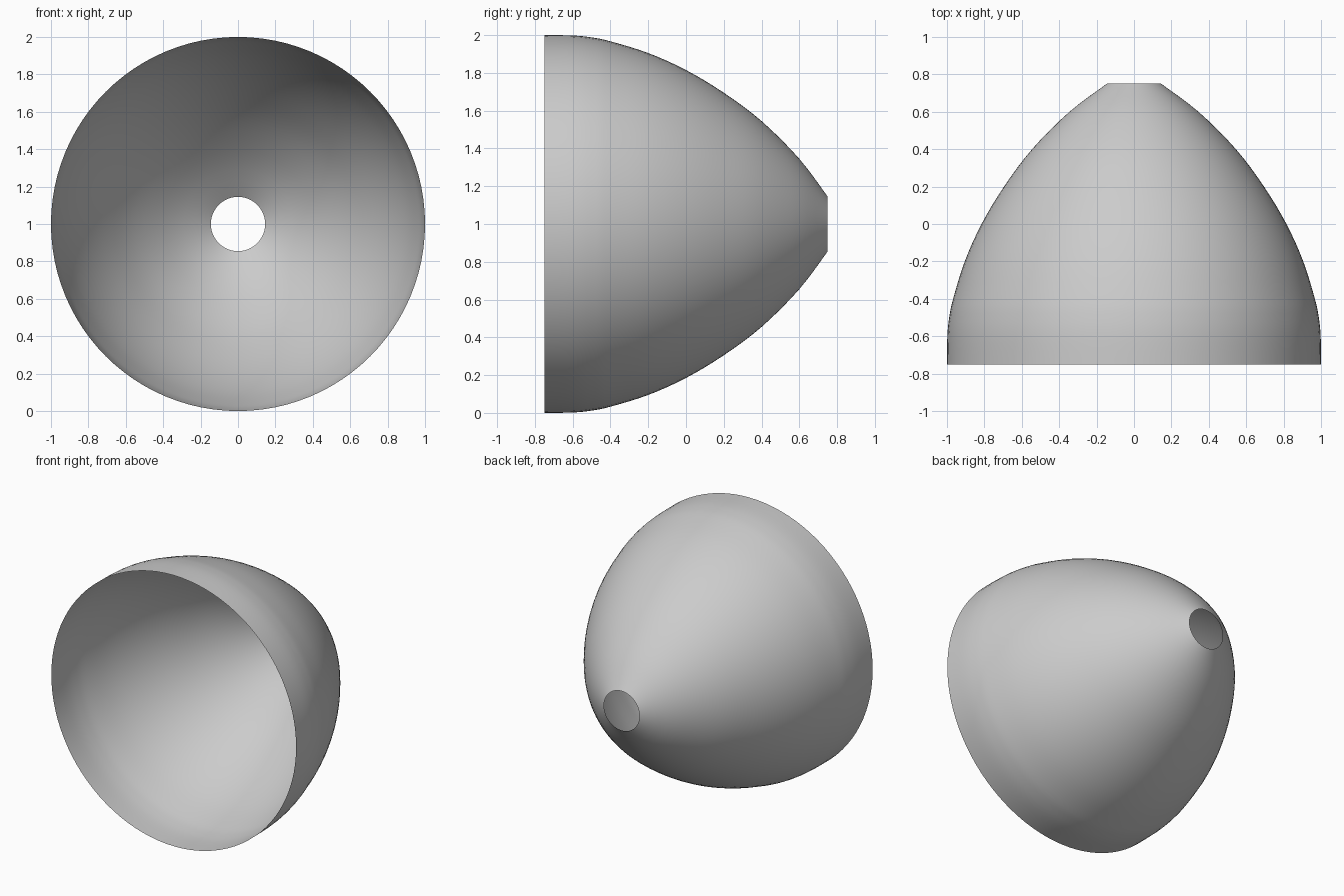
import bpy, bmesh, math

if "Cube" in bpy.data.objects:
    bpy.data.objects.remove(bpy.data.objects["Cube"])

# Profile of the bell shell: (position along y, radius)
PROFILE = [(-0.75, 1.0), (-0.6, 0.998), (-0.5, 0.988), (-0.4, 0.967),
           (-0.2, 0.905), (0.0, 0.815), (0.2, 0.695), (0.4, 0.545),
           (0.6, 0.345), (0.75, 0.145)]
SEGMENTS = 96
STEPS = 4


def smooth_profile(pts, steps):
    """Catmull-Rom resampling of the profile."""
    p = [pts[0]] + pts + [pts[-1]]
    out = []
    for i in range(1, len(p) - 2):
        a, b, c, d = p[i - 1:i + 3]
        for s in range(steps):
            t = s / steps
            out.append(tuple(
                0.5 * (2 * b[k] + (c[k] - a[k]) * t
                       + (2 * a[k] - 5 * b[k] + 4 * c[k] - d[k]) * t ** 2
                       + (3 * b[k] - a[k] - 3 * c[k] + d[k]) * t ** 3)
                for k in (0, 1)))
    return out + [pts[-1]]


# Open thin shell, turned about the y axis at mid height
bm = bmesh.new()
rings = []
for y, r in smooth_profile(PROFILE, STEPS):
    rings.append([bm.verts.new((r * math.cos(2 * math.pi * i / SEGMENTS), y,
                                1 + r * math.sin(2 * math.pi * i / SEGMENTS)))
                  for i in range(SEGMENTS)])
for lo, hi in zip(rings, rings[1:]):
    for i in range(SEGMENTS):
        j = (i + 1) % SEGMENTS
        face = bm.faces.new((lo[i], hi[i], hi[j], lo[j]))
        face.smooth = True
bm.normal_update()
# Outside faces point away from the axis
f = bm.faces[:][0]
if f.normal.x < 0:
    bmesh.ops.reverse_faces(bm, faces=bm.faces[:])

mesh = bpy.data.meshes.new("bell_shell")
bm.to_mesh(mesh)
bm.free()
shell = bpy.data.objects.new("bell_shell", mesh)
bpy.context.collection.objects.link(shell)
